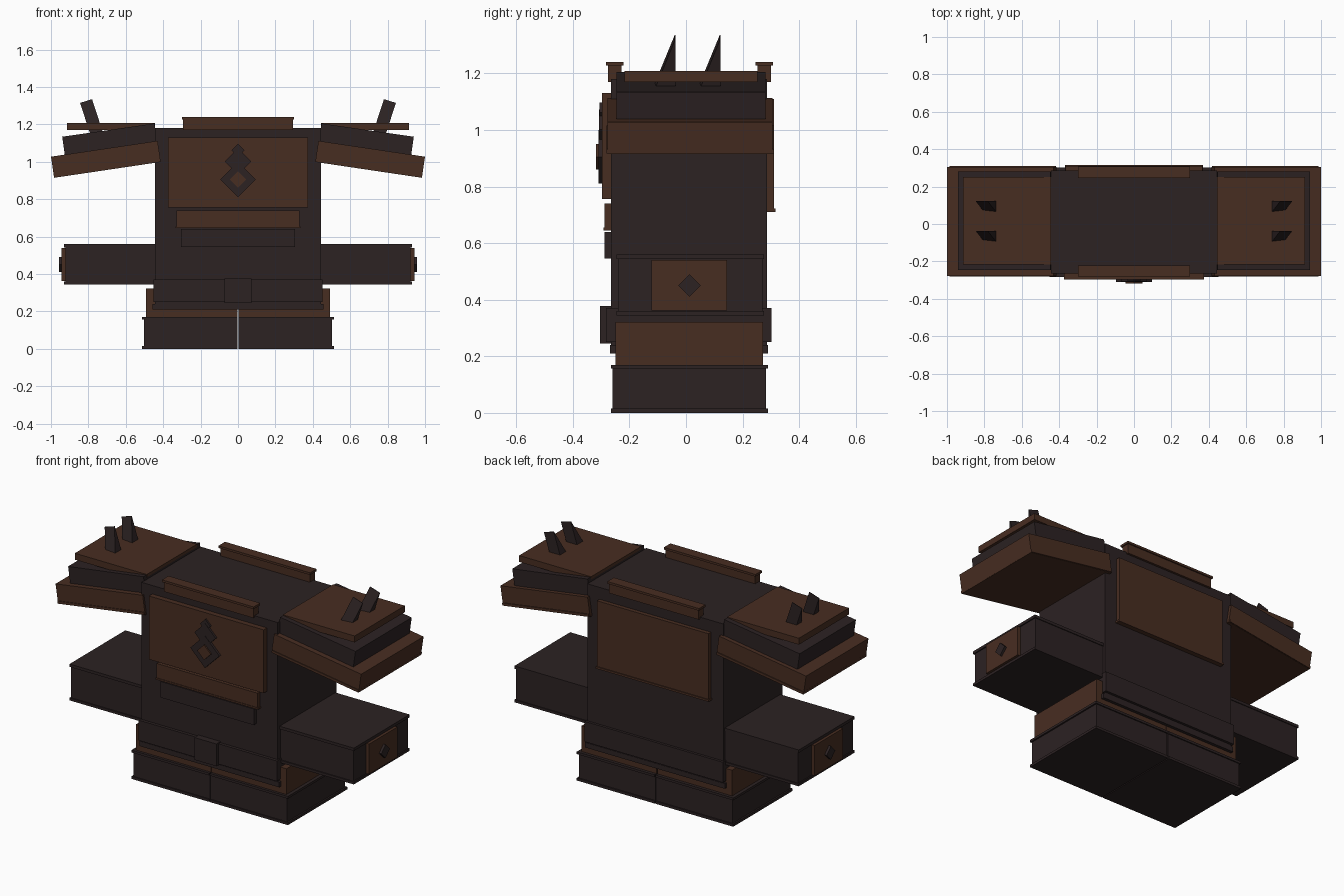
import bpy, bmesh, math

if "Cube" in bpy.data.objects:
    bpy.data.objects.remove(bpy.data.objects["Cube"])


def material(name, color):
    m = bpy.data.materials.new(name)
    m.diffuse_color = (*color, 1)
    m.use_nodes = True
    m.node_tree.nodes["Principled BSDF"].inputs["Base Color"].default_value = m.diffuse_color
    return m


DARK = material("charcoal", (0.0250, 0.0160, 0.0165))
BROWN = material("brown leather", (0.0640, 0.0262, 0.0152))


def prism(name, pts, y0, y1, mat):
    """Extrude an (x, z) outline from y0 to y1."""
    bm = bmesh.new()
    face = bm.faces.new([bm.verts.new((x, y0, z)) for x, z in pts])
    ext = bmesh.ops.extrude_face_region(bm, geom=[face])["geom"]
    bmesh.ops.translate(bm, vec=(0, y1 - y0, 0),
                        verts=[v for v in ext if isinstance(v, bmesh.types.BMVert)])
    bmesh.ops.recalc_face_normals(bm, faces=bm.faces)
    me = bpy.data.meshes.new(name)
    bm.to_mesh(me)
    bm.free()
    me.materials.append(mat)
    ob = bpy.data.objects.new(name, me)
    bpy.context.collection.objects.link(ob)
    return ob


def box(name, x0, x1, y0, y1, z0, z1, mat):
    return prism(name, [(x0, z0), (x1, z0), (x1, z1), (x0, z1)], y0, y1, mat)


def diamond(name, cz, r, y0, y1, mat):
    return prism(name, [(0, cz - r), (r, cz), (0, cz + r), (-r, cz)], y0, y1, mat)


# Torso and belt
box("torso", -0.445, 0.445, -0.265, 0.287, 0.21, 1.18, DARK)
box("torso_hem", -0.457, 0.457, -0.268, 0.290, 0.21, 0.24, DARK)
box("belt", -0.452, 0.452, -0.283, 0.287, 0.25, 0.37, DARK)
box("belt_back", -0.452, 0.452, 0.28, 0.302, 0.25, 0.37, DARK)
box("belt_buckle", -0.072, 0.072, -0.304, -0.26, 0.245, 0.377, DARK)

# Chest and back plates
box("chest_plate", -0.375, 0.375, -0.296, -0.26, 0.755, 1.13, BROWN)
box("belly_plate_upper", -0.33, 0.33, -0.288, -0.26, 0.655, 0.74, BROWN)
box("belly_plate_upper_rim", -0.335, 0.335, -0.291, -0.26, 0.645, 0.655, BROWN)
box("belly_plate_lower", -0.305, 0.305, -0.288, -0.26, 0.545, 0.64, DARK)
box("back_plate", -0.365, 0.365, 0.28, 0.311, 0.72, 1.11, BROWN)
box("back_plate_rim", -0.37, 0.37, 0.28, 0.316, 0.71, 0.722, BROWN)

# Chest emblem: stacked diamonds
diamond("emblem_large", 0.905, 0.095, -0.310, -0.29, DARK)
diamond("emblem_center", 0.905, 0.045, -0.318, -0.30, BROWN)
diamond("emblem_middle", 1.002, 0.070, -0.308, -0.29, DARK)
diamond("emblem_small", 1.062, 0.034, -0.306, -0.29, DARK)

# Collar bars
for label, y0, y1 in (("front", -0.275, -0.228), ("back", 0.253, 0.300)):
    box("collar_" + label, -0.293, 0.293, y0, y1, 1.17, 1.228, BROWN)
    box("collar_rim_" + label, -0.3, 0.3, y0 - 0.007, y1 + 0.007, 1.227, 1.24, BROWN)


def tilted(s, x, z, w, h, deg):
    """Outline of a w by h bar whose inner top corner is x, z, sloping down outward."""
    c, n = math.cos(math.radians(deg)), math.sin(math.radians(deg))
    return [(s * (x + a * c - b * n), z - a * n - b * c)
            for a, b in ((0, 0), (w, 0), (w, h), (0, h))]


for s, side in ((1, "right"), (-1, "left")):
    def sbox(name, x0, x1, *rest):
        return box(name + "_" + side, s * x0, s * x1, *rest)

    # Boots and leg guards, split at the middle
    sbox("boot", 0.003, 0.503, -0.259, 0.283, 0, 0.17, DARK)
    sbox("boot_sole_rim", 0.003, 0.512, -0.265, 0.290, 0, 0.015, DARK)
    sbox("boot_top_rim", 0.003, 0.512, -0.265, 0.290, 0.156, 0.17, DARK)
    sbox("leg_guard", 0.003, 0.492, -0.250, 0.272, 0.165, 0.322, BROWN)

    # Arms with end plate and stud
    sbox("arm", 0.44, 0.923, -0.240, 0.270, 0.345, 0.56, DARK)
    sbox("arm_top_rim", 0.44, 0.930, -0.246, 0.275, 0.543, 0.56, DARK)
    sbox("arm_bottom_rim", 0.44, 0.930, -0.246, 0.275, 0.345, 0.360, DARK)
    sbox("arm_plate", 0.90, 0.943, -0.122, 0.145, 0.362, 0.54, BROWN)
    stud = diamond("arm_stud_" + side, 0.0, 0.04, -0.01, 0.01, DARK)
    stud.rotation_euler = (0, 0, math.pi / 2)
    stud.location = (s * 0.947, 0.012, 0.45)

    # Sloping shoulder layers
    prism("shoulder_lower_" + side, tilted(s, 0.430, 1.112, 0.576, 0.114, 8.45),
          -0.277, 0.306, BROWN)
    prism("shoulder_lower_rim_" + side, tilted(s, 0.420, 1.015, 0.572, 0.015, 8.45),
          -0.281, 0.311, BROWN)
    prism("shoulder_middle_" + side, tilted(s, 0.447, 1.205, 0.498, 0.13, 8.2),
          -0.245, 0.281, DARK)
    sbox("shoulder_top", 0.445, 0.915, -0.217, 0.252, 1.17, 1.208, BROWN)

    # Leaning spikes: right triangle in side view, tilted outward
    for i, yb in enumerate((-0.037, 0.122)):
        t, z0, z1 = math.tan(math.radians(18)), 1.165, 1.335
        ob = prism(f"shoulder_spike_{i}_{side}",
                   [(s * 0.725, z0), (s * 0.789, z0 - 0.02),
                    (s * (0.789 + t * 0.17), z1 - 0.02), (s * (0.725 + t * 0.17), z1)],
                   yb - 0.073, yb, DARK)
        for v in ob.data.vertices:
            if v.co.z > 1.25:
                v.co.y = max(v.co.y, yb - 0.003)
